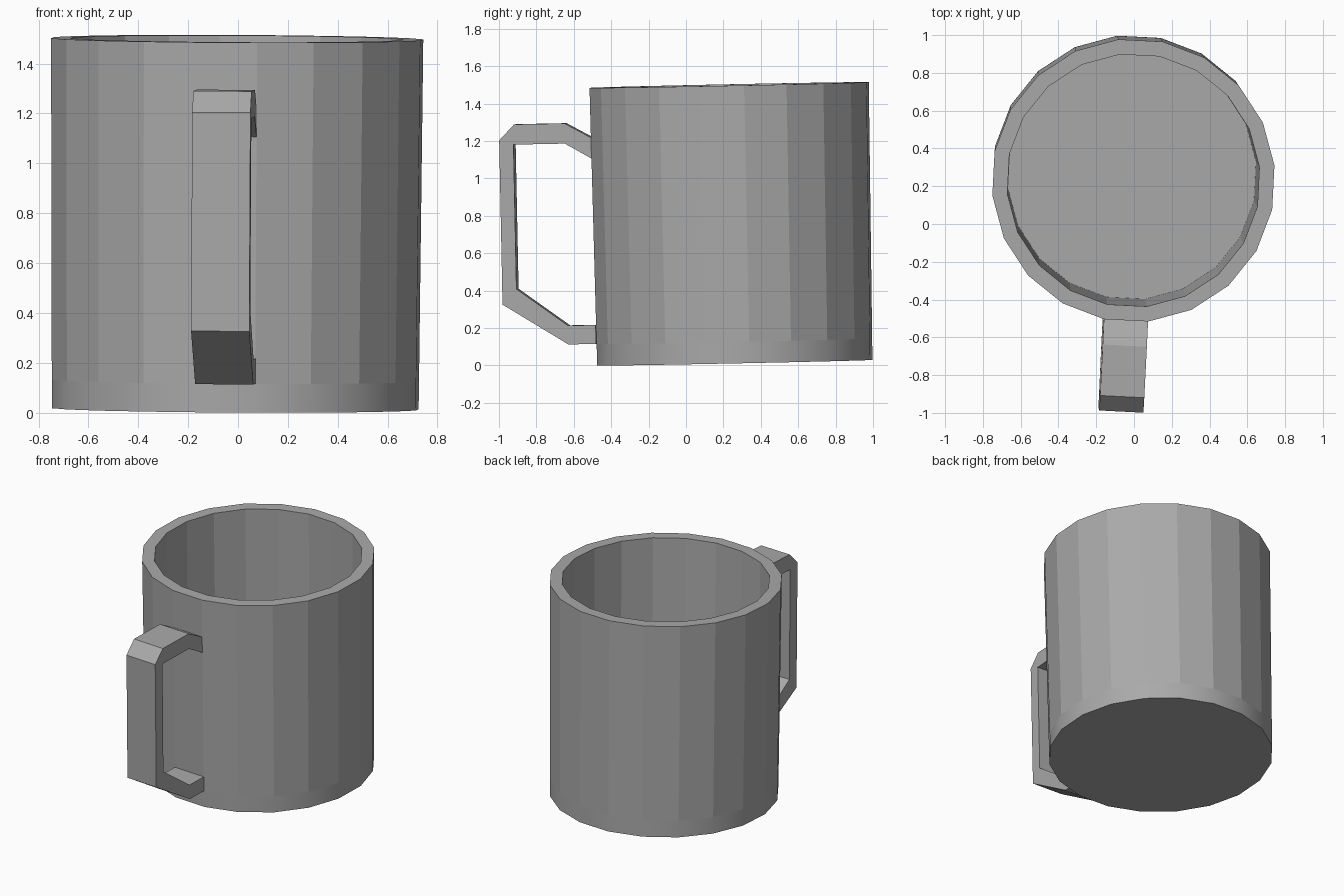
import bpy, bmesh, math
from mathutils import Matrix

if "Cube" in bpy.data.objects:
    bpy.data.objects.remove(bpy.data.objects["Cube"])

SIDES = 20
gray = bpy.data.materials.new("mid_gray")
gray.diffuse_color = (0.4, 0.4, 0.4, 1)
gray.use_nodes = True
gray.node_tree.nodes["Principled BSDF"].inputs["Base Color"].default_value = gray.diffuse_color

# The whole mug leans slightly and is turned a little about its axis
POSE = (Matrix.Translation((-0.011, 0.261, 0.015))
        @ Matrix.Rotation(math.radians(1.17), 4, 'X')
        @ Matrix.Rotation(math.radians(0.3), 4, 'Y')
        @ Matrix.Rotation(math.radians(-2.9), 4, 'Z'))


def finish(bm, name):
    bmesh.ops.recalc_face_normals(bm, faces=bm.faces)
    bm.transform(POSE)
    mesh = bpy.data.meshes.new(name)
    bm.to_mesh(mesh)
    bm.free()
    mesh.materials.append(gray)
    obj = bpy.data.objects.new(name, mesh)
    bpy.context.collection.objects.link(obj)
    return obj


def ring(bm, radius, z):
    angles = [(i + 0.5) * math.tau / SIDES for i in range(SIDES)]
    return [bm.verts.new((radius * math.cos(a), radius * math.sin(a), z)) for a in angles]


# Cup: outer wall, rim, inner wall and floor, from (radius, height) rings
bm = bmesh.new()
profile = [(0.740, 0), (0.741, 0.115), (0.751, 1.485), (0.671, 1.485), (0.660, 0.115)]
rings = [ring(bm, r, z) for r, z in profile]
for level, (a, b) in enumerate(zip(rings, rings[1:])):
    for i in range(SIDES):
        j = (i + 1) % SIDES
        face = bm.faces.new((a[i], a[j], b[j], b[i]))
        face.smooth = level == 0          # soft band around the foot
bm.faces.new(rings[0])
bm.faces.new(rings[-1])
for v in rings[0]:
    for e in v.link_edges:
        if all(w in rings[0] for w in e.verts):
            e.smooth = False
finish(bm, "cup")

# Handle: side outline (y, z) extruded to the width of one cup face
outline = [(-0.735, 1.217), (-0.88, 1.298), (-1.150, 1.298), (-1.231, 1.214),
           (-1.231, 0.336), (-0.883, 0.116), (-0.735, 0.116), (-0.735, 0.217),
           (-0.883, 0.217), (-1.155, 0.418), (-1.155, 1.190), (-0.88, 1.190),
           (-0.735, 1.105)]
bm = bmesh.new()
half = 0.117
side = bm.faces.new([bm.verts.new((-half, y, z)) for y, z in outline])
moved = bmesh.ops.extrude_face_region(bm, geom=[side], use_keep_orig=True)["geom"]
bmesh.ops.translate(bm, vec=(2 * half, 0, 0),
                    verts=[g for g in moved if isinstance(g, bmesh.types.BMVert)])
finish(bm, "handle")
